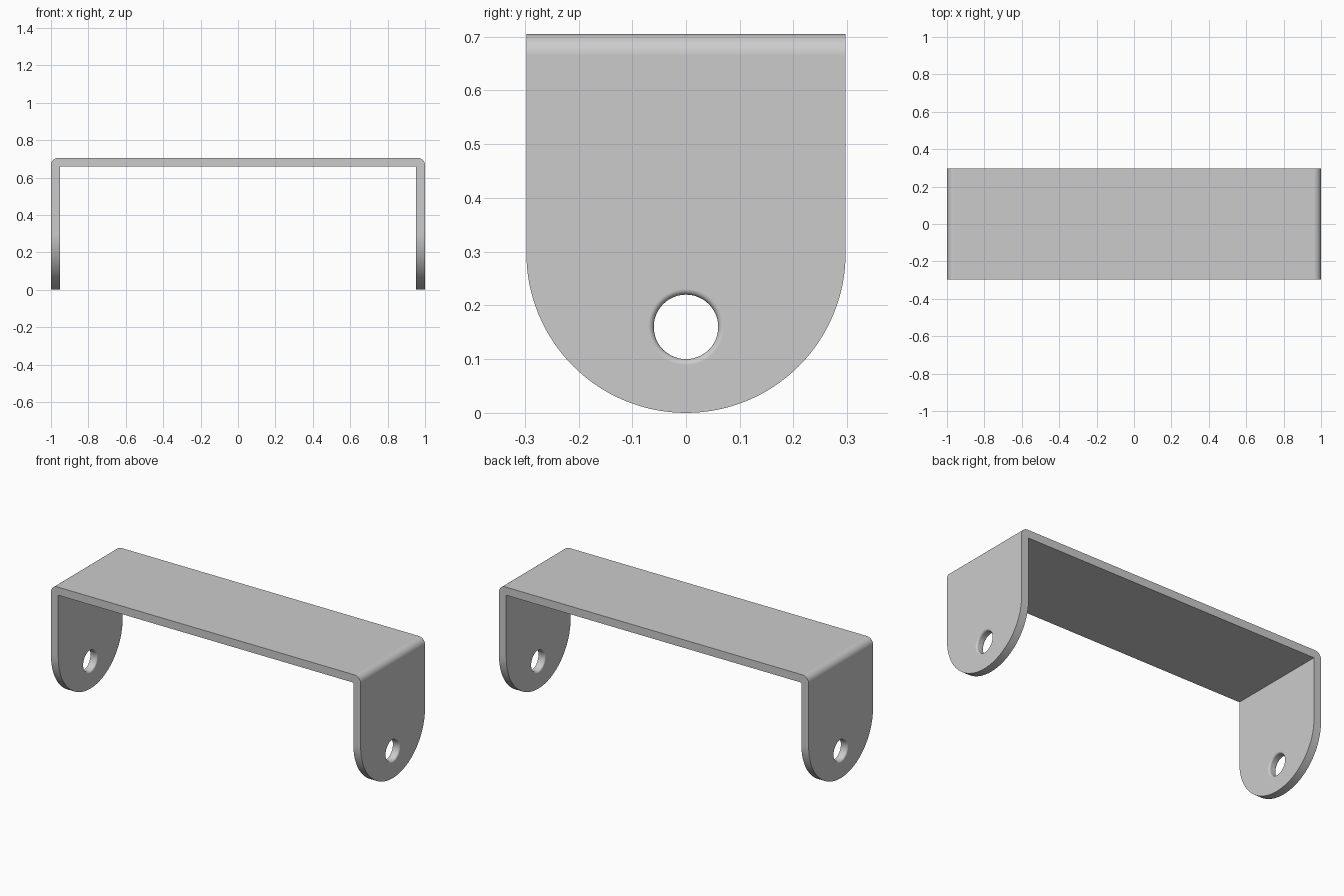
import bpy, bmesh
from math import sin, cos, pi
from mathutils import Vector

if "Cube" in bpy.data.objects:
    bpy.data.objects.remove(bpy.data.objects["Cube"], do_unlink=True)

HALF, DEPTH, HEIGHT, THICK = 1.0, 0.297, 0.705, 0.047
BEND, HOLE_Z, HOLE_R, RIM = 0.04, 0.16, 0.06, 0.011


def make_object(name, bm):
    bmesh.ops.recalc_face_normals(bm, faces=bm.faces)
    mesh = bpy.data.meshes.new(name)
    bm.to_mesh(mesh)
    bm.free()
    obj = bpy.data.objects.new(name, mesh)
    bpy.context.collection.objects.link(obj)
    return obj


def prism(name, points, direction):
    """Extrude a closed outline along a direction."""
    bm = bmesh.new()
    face = bm.faces.new([bm.verts.new(p) for p in points])
    out = bmesh.ops.extrude_face_region(bm, geom=[face])
    moved = [g for g in out["geom"] if isinstance(g, bmesh.types.BMVert)]
    bmesh.ops.translate(bm, verts=moved, vec=Vector(direction))
    return make_object(name, bm)


def arc(cu, cv, r, start, end, steps):
    angles = [start + (end - start) * i / steps for i in range(steps + 1)]
    return [(cu + r * cos(a), cv + r * sin(a)) for a in angles]


# Folded strip: outer bends are round, inner corners are square
inner = HALF - THICK
right = [(inner, HEIGHT - THICK), (inner, 0), (HALF, 0)]
right += arc(HALF - BEND, HEIGHT - BEND, BEND, 0, pi / 2, 12)
outline = right + [(-x, z) for x, z in reversed(right)]
bracket = prism("bracket", [(x, -DEPTH, z) for x, z in outline], (0, 2 * DEPTH, 0))

# Side silhouette that rounds the lower ends of both legs
shape = arc(0, DEPTH, DEPTH, -pi, 0, 64) + [(DEPTH, 1), (-DEPTH, 1)]
silhouette = prism("leg_silhouette", [(-1.2, y * 1.0001, z) for y, z in shape], (2.4, 0, 0))


# Hole cutter with a rounded rim on both faces of a leg
def hole_cutter(name, centre_x):
    half = THICK / 2
    side = [(half - RIM + RIM * sin(a), HOLE_R + RIM - RIM * cos(a))
            for a in [i * pi / 16 for i in range(9)]]
    side.append((half + 0.02, HOLE_R + RIM))
    profile = [(-t, r) for t, r in reversed(side)] + side
    bm = bmesh.new()
    count = 48
    rings = [[bm.verts.new((centre_x + t, r * cos(2 * pi * k / count),
                            HOLE_Z + r * sin(2 * pi * k / count)))
              for k in range(count)] for t, r in profile]
    for a, b in zip(rings, rings[1:]):
        for k in range(count):
            n = (k + 1) % count
            bm.faces.new((a[k], a[n], b[n], b[k]))
    bm.faces.new(rings[0])
    bm.faces.new(rings[-1])
    return make_object(name, bm)


cutters = [(silhouette, "INTERSECT")]
for label, sign in (("left", 1), ("right", -1)):
    cutters.append((hole_cutter(label + "_hole_cutter", sign * (HALF - THICK / 2)), "DIFFERENCE"))

# Cut the strip, then discard the helpers
bpy.ops.object.select_all(action="DESELECT")
bpy.context.view_layer.objects.active = bracket
bracket.select_set(True)
for cutter, operation in cutters:
    cutter.hide_render = True
    mod = bracket.modifiers.new("cut", "BOOLEAN")
    mod.operation, mod.solver, mod.object = operation, "EXACT", cutter
    bpy.ops.object.modifier_apply(modifier=mod.name)
    bpy.data.objects.remove(cutter, do_unlink=True)

# Plain grey metal
grey = bpy.data.materials.new("grey_metal")
grey.use_nodes = True
colour = (0.6, 0.6, 0.6, 1)
grey.diffuse_color = colour
grey.node_tree.nodes["Principled BSDF"].inputs["Base Color"].default_value = colour
bracket.data.materials.clear()
bracket.data.materials.append(grey)

# Smooth bends and rims, flat plates
bpy.ops.object.shade_smooth_by_angle(angle=pi / 6)
weighted = bracket.modifiers.new("weighted_normals", "WEIGHTED_NORMAL")
weighted.keep_sharp = True
